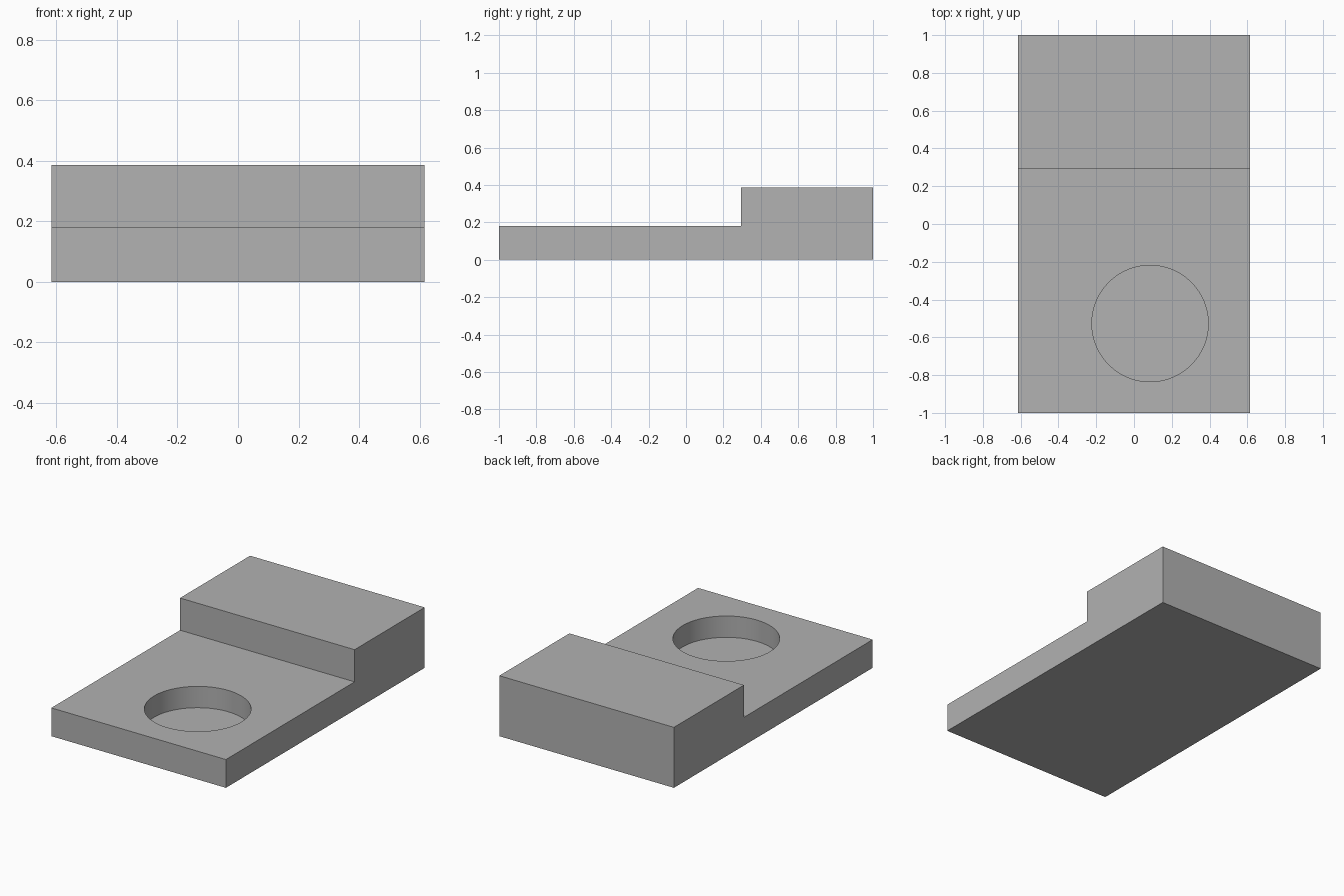
import bpy, bmesh, math

WIDTH, STEP_Y = 1.23, 0.295
LOW, HIGH = 0.18, 0.385
HOLE_X, HOLE_Y, HOLE_R, FLOOR = 0.085, -0.527, 0.308, 0.044

cube = bpy.data.objects.get("Cube")
if cube:
    bpy.data.objects.remove(cube, do_unlink=True)

# Plain grey material
grey = bpy.data.materials.new("plain_grey")
grey.use_nodes = True
color = (0.445, 0.445, 0.445, 1)
grey.diffuse_color = color
for node in grey.node_tree.nodes:
    if node.type == 'BSDF_PRINCIPLED':
        node.inputs["Base Color"].default_value = color

# Stepped block: side profile extruded across the width
profile = [(-1, 0), (1, 0), (1, HIGH), (STEP_Y, HIGH), (STEP_Y, LOW), (-1, LOW)]
mesh = bpy.data.meshes.new("stepped_block")
bm = bmesh.new()
side = bm.faces.new([bm.verts.new((-WIDTH / 2, y, z)) for y, z in profile])
extruded = bmesh.ops.extrude_face_region(bm, geom=[side])["geom"]
bmesh.ops.translate(bm, vec=(WIDTH, 0, 0),
                    verts=[v for v in extruded if isinstance(v, bmesh.types.BMVert)])
bmesh.ops.recalc_face_normals(bm, faces=bm.faces[:])
bm.to_mesh(mesh)
bm.free()
block = bpy.data.objects.new("stepped_block", mesh)
bpy.context.collection.objects.link(block)
mesh.materials.append(grey)

# Round blind recess in the low end
bpy.ops.mesh.primitive_cylinder_add(vertices=96, radius=HOLE_R, depth=0.4,
                                    location=(HOLE_X, HOLE_Y, FLOOR + 0.2))
cutter = bpy.context.object
cutter.name = "recess_cutter"
cutter.hide_render = True
cutter.data.materials.append(grey)

cut = block.modifiers.new("recess", 'BOOLEAN')
cut.operation = 'DIFFERENCE'
cut.solver = 'EXACT'
cut.object = cutter

bpy.ops.object.select_all(action='DESELECT')
block.select_set(True)
bpy.context.view_layer.objects.active = block
bpy.ops.object.modifier_apply(modifier=cut.name)
bpy.data.objects.remove(cutter, do_unlink=True)
bpy.ops.object.shade_smooth_by_angle(angle=math.radians(30))
